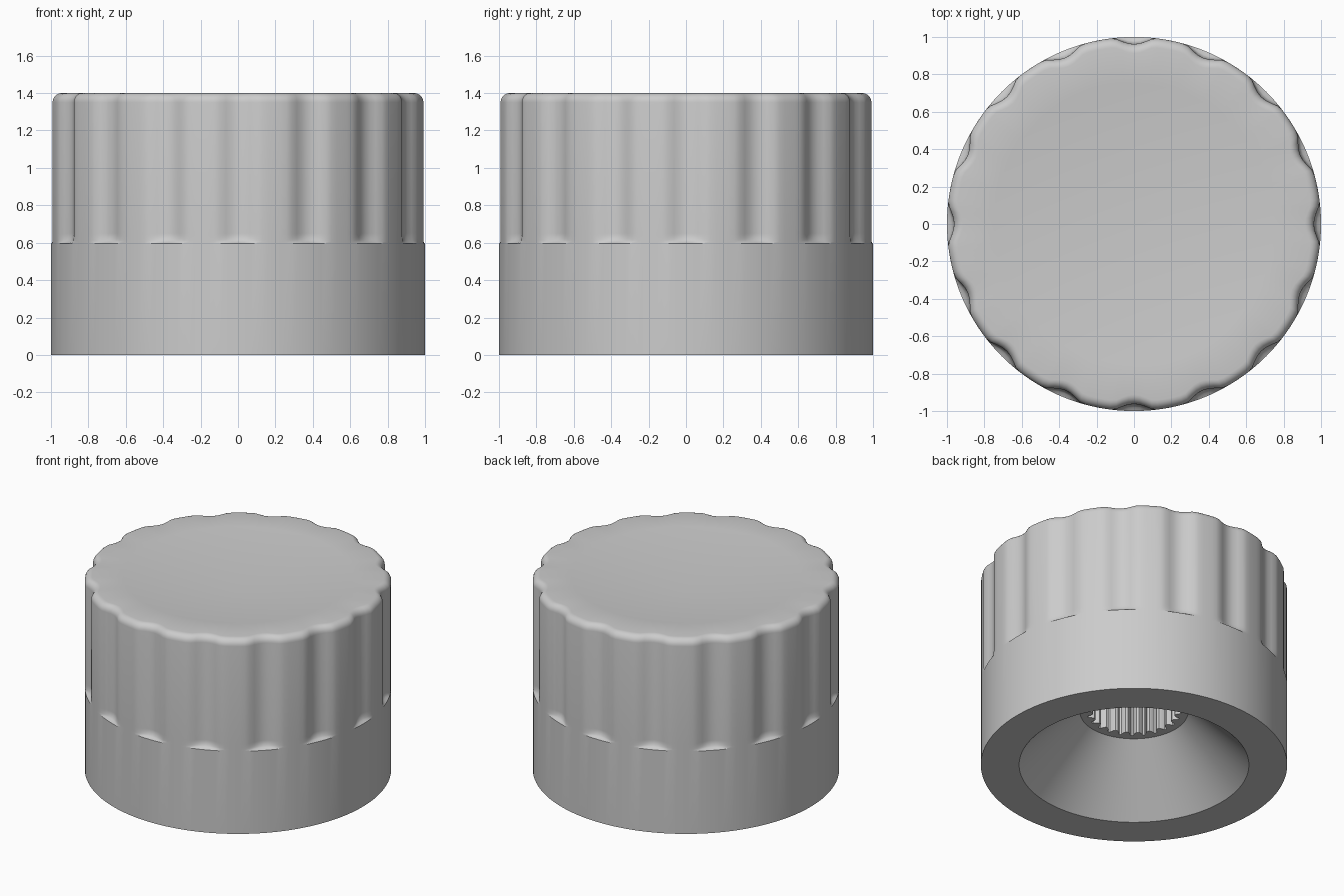
import bpy, bmesh
from math import sin, cos, pi, sqrt

if "Cube" in bpy.data.objects:
    bpy.data.objects.remove(bpy.data.objects["Cube"])

N = 192            # segments around
FLUTES = 16
TEETH = 24
DEPTH = 0.038      # grip flute depth
HALF = 0.112       # flute half width (radians)
FILLET = 0.05      # top rim rounding


def plain(r):
    return lambda a: r


def fluted(amount, inset=0.0):
    # circular outline with scooped grip flutes
    step = 2 * pi / FLUTES

    def radius(a):
        u = ((a + step / 2) % step - step / 2) / HALF
        scoop = (1 - u * u) ** 1.4 if abs(u) < 1 else 0.0
        return 1 - DEPTH * amount * scoop - inset
    return radius


def spline(a):
    # toothed shaft socket outline
    t = (a * TEETH / (2 * pi)) % 1.0
    return 0.27 + 0.04 * min(1.0, max(0.0, 1.5 - abs(t - 0.5) * 5))


# Closed section, from socket roof, down the inside, up the outside, to the dish
section = [(spline, 1.0), (spline, 0.4), (plain(0.353), 0.4), (plain(0.75), 0.0),
           (plain(1.0), 0.0), (plain(1.0), 0.595)]
for i in range(1, 7):                       # rounded flute ends
    k = i / 6
    section.append((fluted(sqrt(1 - (1 - k) ** 2)), 0.595 + 0.055 * k))
for i in range(7):                          # rounded top rim
    t = i / 6 * pi / 2
    section.append((fluted(1, FILLET * (1 - cos(t))), 1.4 - FILLET + FILLET * sin(t)))
section.append((plain(0.75), 1.4))

bm = bmesh.new()
rings = []
for rad, z in section:
    ring = []
    for j in range(N):
        a = 2 * pi * j / N
        r = rad(a)
        ring.append(bm.verts.new((r * cos(a), r * sin(a), z)))
    rings.append(ring)
for lo, hi in zip(rings, rings[1:]):
    for j in range(N):
        k = (j + 1) % N
        bm.faces.new((lo[j], lo[k], hi[k], hi[j]))

# Socket roof and shallow conical dish
for ring, z in ((rings[0], 1.0), (rings[-1], 1.28)):
    tip = bm.verts.new((0, 0, z))
    for j in range(N):
        bm.faces.new((ring[j], ring[(j + 1) % N], tip))
bmesh.ops.recalc_face_normals(bm, faces=bm.faces[:])

mesh = bpy.data.meshes.new("control_knob")
bm.to_mesh(mesh)
bm.free()
knob = bpy.data.objects.new("control_knob", mesh)
bpy.context.collection.objects.link(knob)
bpy.context.view_layer.objects.active = knob
knob.select_set(True)
bpy.ops.object.shade_smooth_by_angle(angle=0.5)
